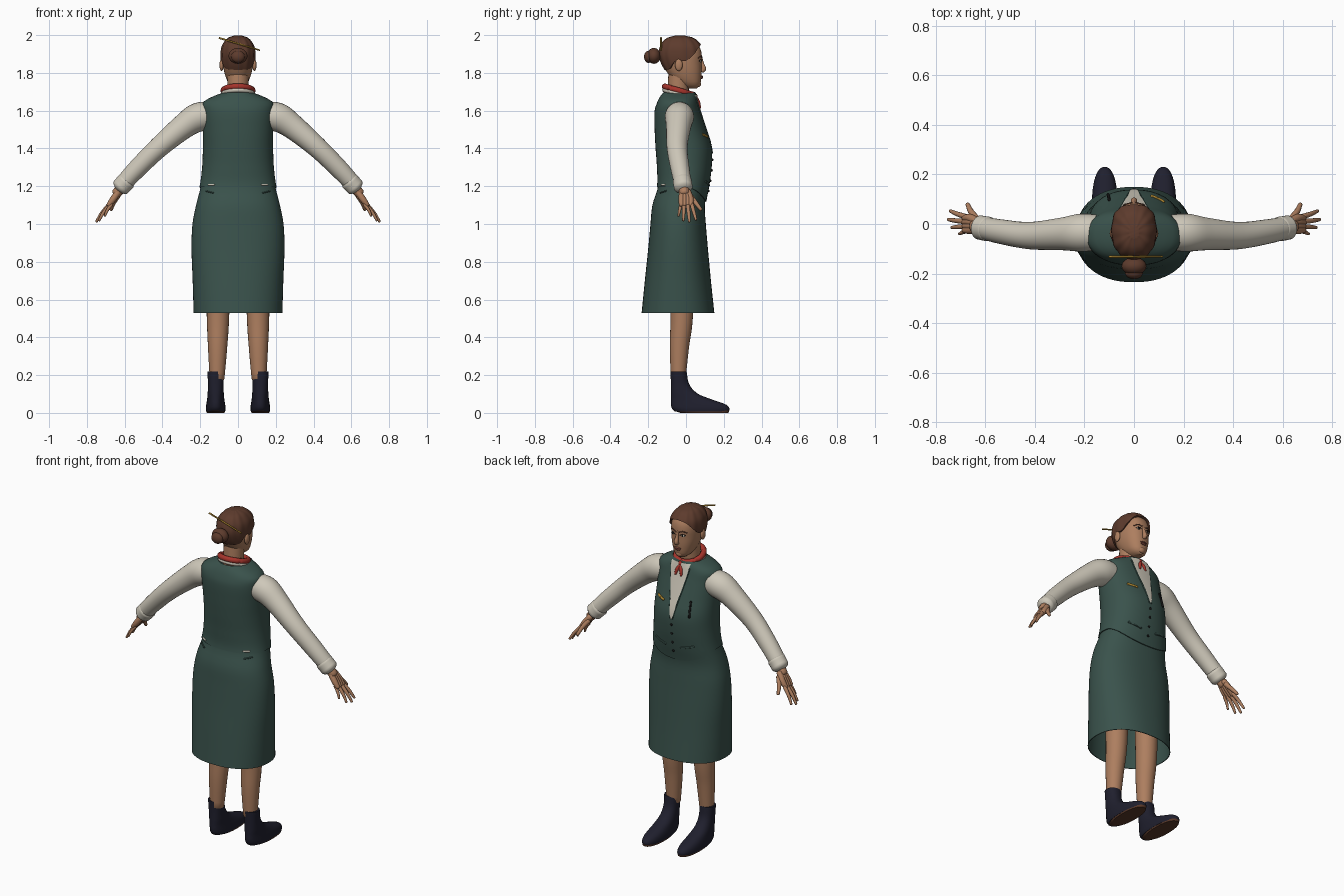
import bpy, bmesh, math
from mathutils import Vector

cube = bpy.data.objects.get("Cube")
if cube:
    bpy.data.objects.remove(cube, do_unlink=True)


def material(name, r, g, b):
    m = bpy.data.materials.new(name)
    m.use_nodes = True
    m.diffuse_color = (r, g, b, 1)
    node = m.node_tree.nodes["Principled BSDF"]
    node.inputs["Base Color"].default_value = (r, g, b, 1)
    node.inputs["Roughness"].default_value = 0.8
    return m


GREEN = material("dark green cloth", .042, .085, .072)
SKIN = material("skin", .42, .21, .115)
CREAM = material("cream linen", .62, .58, .49)
NAVY = material("navy leather", .014, .014, .027)
HAIR = material("brown hair", .11, .044, .026)
RED = material("red cotton", .38, .035, .025)
GOLD = material("gold", .4, .23, .03)
BLACK = material("black", .008, .008, .008)
LIP = material("lip", .24, .075, .05)
SOLE = material("sole brown", .1, .04, .022)


def finish(name, bm, mat):
    bmesh.ops.recalc_face_normals(bm, faces=bm.faces)
    mesh = bpy.data.meshes.new(name)
    bm.to_mesh(mesh)
    bm.free()
    mesh.materials.append(mat)
    ob = bpy.data.objects.new(name, mesh)
    bpy.context.collection.objects.link(ob)
    bpy.ops.object.select_all(action='DESELECT')
    ob.select_set(True)
    bpy.context.view_layer.objects.active = ob
    bpy.ops.object.shade_smooth_by_angle(angle=math.radians(45))
    return ob


def loft(name, rings, mat, cap=True, closed=True):
    bm = bmesh.new()
    vs = [[bm.verts.new(p) for p in ring] for ring in rings]
    n = len(vs[0])
    for a, b in zip(vs, vs[1:]):
        for i in range(n if closed else n - 1):
            j = (i + 1) % n
            bm.faces.new((a[i], a[j], b[j], b[i]))
    if cap:
        bm.faces.new(vs[0])
        bm.faces.new(vs[-1])
    return finish(name, bm, mat)


def sample(keys, x):
    """Smooth interpolation of rows whose first entry is the position."""
    x = min(max(x, keys[0][0]), keys[-1][0])
    i = max(k for k in range(len(keys) - 1) if keys[k][0] <= x)
    h = keys[i + 1][0] - keys[i][0]
    u = (x - keys[i][0]) / h

    def slope(k, c):
        a, b = keys[max(k - 1, 0)], keys[min(k + 1, len(keys) - 1)]
        return (b[c] - a[c]) / (b[0] - a[0])
    return [(2*u**3 - 3*u*u + 1) * keys[i][c] + (3*u*u - 2*u**3) * keys[i + 1][c]
            + h * ((u**3 - 2*u*u + u) * slope(i, c) + (u**3 - u*u) * slope(i + 1, c))
            for c in range(1, len(keys[0]))]


POWER = 2.25


def shell(name, prof, mat, low, top, off=0, cx=0, steps=24, seg=48, cap=False, ripple=0, dome=False):
    """Rounded shell over rows (z, half width, back y, front y) above a hem low(angle)."""
    rings = []
    for k in range(-1, steps + 1):
        u = max(k, 0) / steps
        u = math.sin(u * math.pi / 2) if dome else u
        ring = []
        for i in range(seg):
            t = 2 * math.pi * i / seg
            z = low(t) + (top - low(t)) * u
            hw, yb, yf = sample(prof, z - (off if dome else 0))
            o = (off if k >= 0 else -.004) + ripple * math.cos(t * 12)
            s, c = math.sin(t), math.cos(t)
            x = (hw + o) * math.copysign(abs(s) ** (2 / POWER), s)
            y = (yb + yf) / 2 + ((yf - yb) / 2 + o) * math.copysign(abs(c) ** (2 / POWER), c)
            ring.append((cx + x, y, z))
        rings.append(ring)
    return loft(name, rings, mat, cap)


def surface_y(prof, x, z, side=1):
    hw, yb, yf = sample(prof, z)
    return (yb + yf) / 2 + side * (yf - yb) / 2 * (1 - min(abs(x) / hw, 1) ** POWER) ** (1 / POWER)


def tube(name, pts, mat, seg=16, fine=5):
    """Round tube through rows (x, y, z, radius) with rounded ends."""
    rows = [(i, *p) for i, p in enumerate(pts)]
    n = (len(pts) - 1) * fine
    path = [sample(rows, i / fine) for i in range(n + 1)]
    rings = []
    for i, p in enumerate(path):
        a, b = path[max(i - 1, 0)], path[min(i + 1, n)]
        d = (Vector(b[:3]) - Vector(a[:3])).normalized()
        side = d.cross(Vector((0, 1, 0)) if abs(d.y) < .8 else Vector((0, 0, 1))).normalized()
        up = d.cross(side)
        ends = {0: ((-.7, .4), (-.4, .8), (0, 1)), n: ((0, 1), (.4, .8), (.7, .4))}
        for push, size in ends.get(i, ((0, 1),)):
            rings.append([Vector(p[:3]) + d * push * p[3] * .6 + p[3] * size *
                          (side * math.cos(q) + up * math.sin(q))
                          for q in (2 * math.pi * k / seg for k in range(seg))])
    return loft(name, rings, mat)


def ball(name, loc, size, mat):
    bm = bmesh.new()
    bmesh.ops.create_uvsphere(bm, u_segments=24, v_segments=14, radius=1)
    bmesh.ops.scale(bm, vec=size, verts=bm.verts)
    bmesh.ops.translate(bm, vec=loc, verts=bm.verts)
    return finish(name, bm, mat)


def neck_ring(name, drop, rx, ry, r, mat):
    pts = []
    for i in range(25):
        t = 2 * math.pi * i / 24
        pts.append((rx * math.sin(t), -.037 + ry * math.cos(t), 1.706 - drop - .022 * math.cos(t), r))
    tube(name, pts, mat, 12, 2)


# Skirt and waistcoat share one body profile
BODY = [(.53, .235, -.235, .15), (.7, .24, -.218, .132), (.87, .246, -.2, .116),
        (1.0, .241, -.188, .105), (1.1, .222, -.178, .1), (1.2, .197, -.148, .117),
        (1.3, .184, -.148, .13), (1.4, .18, -.155, .13), (1.5, .18, -.16, .1),
        (1.6, .183, -.16, .068), (1.643, .18, -.147, .056), (1.672, .135, -.133, .05),
        (1.695, .075, -.115, .045)]
shell("skirt", BODY, GREEN, lambda t: .53, 1.24, seg=64)
shell("waistcoat", BODY, GREEN, lambda t: 1.195 - .075 * max(0, math.cos(t)) ** 2, 1.695, .006, seg=64, steps=32)

# Shirt front in the waistcoat opening
rows = []
for i in range(17):
    z = 1.375 + .31 * i / 16
    w = .003 + .06 * (i / 16) ** .8
    rows.append([(w * k / 4, surface_y(BODY, w * k / 4, z) + .0105, z) for k in range(-4, 5)])
loft("shirt_front", rows, CREAM, False, False)


def on_body(name, ends, r, mat, side=1, out=.007):
    (x0, z0), (x1, z1) = ends
    pts = []
    for k in range(5):
        x, z = x0 + (x1 - x0) * k / 4, z0 + (z1 - z0) * k / 4
        pts.append((x, surface_y(BODY, x, z, side) + side * out, z, r))
    tube(name, pts, mat, 8, 2)


# Waistcoat details
for i in range(4):
    z = 1.34 - .055 * i
    ball(f"button_{i + 1}", (0, surface_y(BODY, 0, z) + .008, z), (.007, .005, .007), BLACK)
for s, side in ((1, "left"), (-1, "right")):
    on_body(side + "_pocket_welt", ((s * .05, 1.205), (s * .125, 1.225)), .006, GREEN)
    on_body(side + "_lapel_edge", ((s * .006, 1.375), (s * .062, 1.66)), .004, GREEN)
    on_body(side + "_back_tag", ((s * .125, 1.208), (s * .155, 1.208)), .005, CREAM, -1)
    on_body(side + "_back_pocket", ((s * .13, 1.165), (s * .17, 1.175)), .004, GREEN, -1, .003)
on_body("brooch", ((.07, 1.462), (.12, 1.474)), .007, GOLD)
on_body("pen", ((-.105, 1.4), (-.1, 1.49)), .006, BLACK, 1, .01)

# Neck, collar and neckerchief
tube("neck", [(0, -.045, 1.6, .06), (0, -.042, 1.7, .056), (0, -.035, 1.8, .058)], SKIN, 24)
neck_ring("shirt_collar", .018, .078, .076, .013, CREAM)
neck_ring("neckerchief", 0, .077, .075, .016, RED)
ball("neckerchief_knot", (0, .048, 1.675), (.016, .014, .016), RED)
for s, side in ((1, "left"), (-1, "right")):
    tube(side + "_neckerchief_tail", [(0, .052, 1.672, .008), (s * .012, .064, 1.645, .011),
                                      (s * .02, .074, 1.615, .006)], RED, 10)

# Head and hair
HEAD = [(1.718, .022, .0, .058), (1.735, .044, -.03, .074), (1.77, .062, -.075, .08),
        (1.81, .074, -.105, .083), (1.85, .08, -.125, .083), (1.89, .082, -.135, .084),
        (1.93, .077, -.128, .075), (1.96, .06, -.11, .052), (1.978, .04, -.085, .025), (1.988, .012, -.05, -.015)]
HAIRLINE = [(0, 1.95), (35, 1.935), (60, 1.895), (80, 1.865), (105, 1.862), (130, 1.825), (180, 1.815)]
shell("head", HEAD, SKIN, lambda t: 1.718, 1.988, cap=True, dome=True)


def hairline(t):
    d = math.degrees(t)
    return sample(HAIRLINE, min(d, 360 - d))[0]


shell("hair", HEAD, HAIR, hairline, 1.997, .009, cap=True, ripple=.0015, dome=True, seg=96)
ball("hair_bun", (0, -.17, 1.89), (.05, .036, .042), HAIR)
ball("hair_bun_knot", (0, -.198, 1.885), (.036, .024, .032), HAIR)
tube("hair_stick", [(-.1, -.132, 1.985, .005), (.115, -.132, 1.92, .004)], GOLD, 8)

# Face
tube("nose", [(0, .079, 1.885, .007), (0, .086, 1.85, .009), (0, .094, 1.822, .013), (0, .085, 1.81, .011)], SKIN, 12)
ball("upper_lip", (0, .082, 1.782), (.022, .008, .005), LIP)
ball("lower_lip", (0, .081, 1.774), (.018, .009, .006), LIP)
ball("chin", (0, .064, 1.742), (.022, .016, .018), SKIN)
for s, side in ((1, "left"), (-1, "right")):
    y = surface_y(HEAD, .032, 1.862)
    ball(side + "_eye", (s * .032, y, 1.862), (.014, .004, .006), CREAM)
    ball(side + "_iris", (s * .032, y + .003, 1.862), (.006, .003, .006), BLACK)
    brow = [(s * x, surface_y(HEAD, x, z) + .001, z, .003) for x, z in ((.014, 1.88), (.034, 1.887), (.054, 1.878))]
    tube(side + "_eyebrow", brow, HAIR, 8)
    lash = [(s * x, surface_y(HEAD, x, z) + .002, z, .002) for x, z in ((.017, 1.863), (.032, 1.87), (.048, 1.863))]
    tube(side + "_eyelashes", lash, BLACK, 8)
    ball(side + "_ear", (s * .087, -.038, 1.842), (.011, .02, .032), SKIN)

# Limbs
BOOT = [(.008, .05, -.06, .226), (.022, .052, -.074, .231), (.045, .05, -.08, .21), (.07, .046, -.08, .14),
        (.1, .043, -.08, .065), (.15, .041, -.08, .018), (.218, .044, -.082, .003)]
SOLE_EDGE = [(0, .047, -.03, .225), (.012, .05, -.066, .229)]
FINGERS = [("thumb", .635, .022, 1.15, .672, .08, 1.075, .012),
           ("index_finger", .68, .03, 1.105, .742, .053, 1.022, .0095),
           ("middle_finger", .685, .01, 1.1, .75, .018, 1.012, .0095),
           ("ring_finger", .68, -.01, 1.1, .736, -.014, 1.018, .009),
           ("little_finger", .668, -.027, 1.105, .705, -.04, 1.042, .008)]
for s, side in ((1, "left"), (-1, "right")):
    tube(side + "_sleeve", [(s * .13, -.035, 1.575, .07), (s * .21, -.035, 1.565, .077), (s * .29, -.04, 1.515, .066),
                            (s * .42, -.047, 1.405, .055), (s * .53, -.032, 1.297, .05),
                            (s * .6, -.018, 1.222, .046)], CREAM, 28)
    tube(side + "_cuff", [(s * .59, -.02, 1.228, .05), (s * .622, -.014, 1.194, .049)], CREAM, 28)
    tube(side + "_wrist", [(s * .6, -.015, 1.215, .03), (s * .645, -.008, 1.16, .026)], SKIN)
    for k in range(4):
        y = .024 - k * .016
        tube(f"{side}_palm_{k + 1}", [(s * .632, y * .6 - .004, 1.172, .017),
                                      (s * .662, y, 1.13, .017), (s * .686, y, 1.098, .012)], SKIN, 12)
    for name, x, y, z, tx, ty, tz, r in FINGERS:
        tube(f"{side}_{name}", [(s * x, y, z, r * 1.15), (s * (x + tx) / 2 + s * .005, (y + ty) / 2, (z + tz) / 2, r),
                                (s * tx, ty, tz, r * .7)], SKIN, 10)
    tube(side + "_leg", [(s * .106, -.02, .95, .068), (s * .106, -.022, .53, .06), (s * .108, -.035, .35, .051),
                         (s * .111, -.041, .18, .039)], SKIN, 24)
    shell(side + "_boot", BOOT, NAVY, lambda t: .008, .218, cx=s * .118, cap=True)
    shell(side + "_sole", SOLE_EDGE, SOLE, lambda t: 0, .012, cx=s * .118, steps=2, cap=True)
